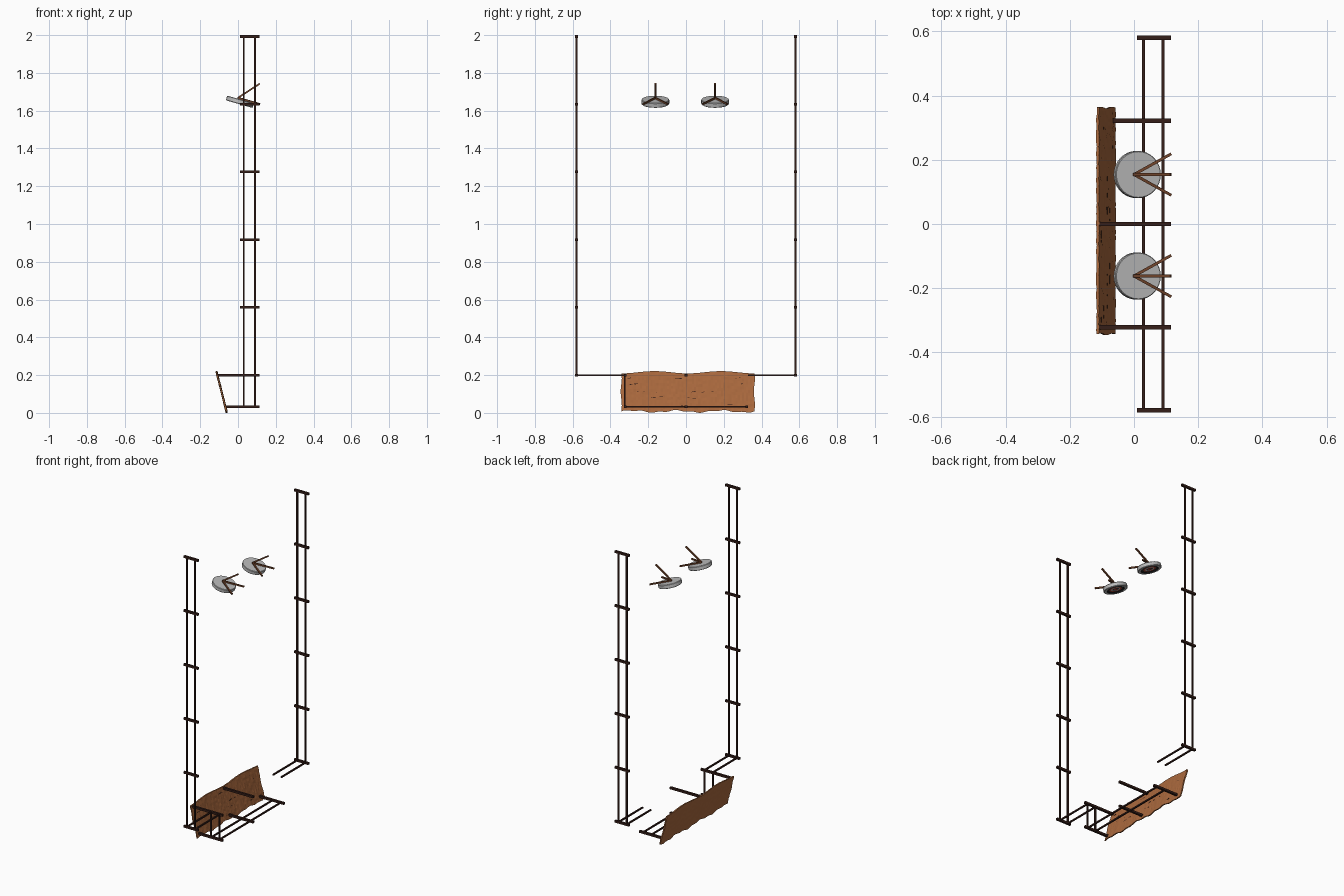
import bpy, bmesh, math, random
from mathutils import Vector, Matrix

if "Cube" in bpy.data.objects:
    bpy.data.objects.remove(bpy.data.objects["Cube"])

random.seed(3)


def material(name, rgb):
    m = bpy.data.materials.new(name)
    m.diffuse_color = (*rgb, 1)
    m.use_nodes = True
    m.node_tree.nodes["Principled BSDF"].inputs["Base Color"].default_value = m.diffuse_color
    return m


iron = material("dark_iron", (0.035, 0.013, 0.009))
wood = material("wood", (0.17, 0.06, 0.025))
bark = material("bark", (0.40, 0.14, 0.047))
grey = material("grey", (0.5, 0.5, 0.5))
black = material("black", (0.02, 0.02, 0.02))
red = material("red", (0.4, 0.05, 0.03))


def finish(name, bm, mats):
    bmesh.ops.recalc_face_normals(bm, faces=bm.faces)
    me = bpy.data.meshes.new(name)
    bm.to_mesh(me)
    bm.free()
    ob = bpy.data.objects.new(name, me)
    bpy.context.collection.objects.link(ob)
    for m in mats:
        me.materials.append(m)
    return ob


def bars(name, segments, width, mat):
    """Square bars between pairs of points, joined in one object."""
    bm = bmesh.new()
    for a, b in segments:
        a, b = Vector(a), Vector(b)
        d = b - a
        rot = d.to_track_quat('Z', 'Y').to_matrix().to_4x4()
        mat4 = Matrix.Translation((a + b) / 2) @ rot @ Matrix.Diagonal((width, width, d.length, 1))
        bmesh.ops.create_cube(bm, size=1, matrix=mat4)
    return finish(name, bm, [mat])


RAILS = (0.03, 0.09)
LOW, MID, TOP = 0.033, 0.2, 1.993

# Tall side ladders with short inward feet
for side, s in (("left", -1), ("right", 1)):
    y = 0.58 * s
    rails = []
    for x in RAILS:
        rails += [((x, y, MID), (x, y, TOP)), ((x, y, MID), (x, 0.327 * s, MID))]
    bars(side + "_ladder_rails", rails, 0.009, iron)
    rungs = []
    for i in range(6):
        z = MID + i * (TOP - MID) / 5
        rungs.append(((0.01, y, z), (0.115, y, z)))
    bars(side + "_ladder_rungs", rungs, 0.014, iron)

# Low tray: drop on one side, rails along the bottom, cross bars to the board
rails = []
for x in RAILS:
    rails += [((x, -0.325, MID), (x, -0.325, LOW)), ((x, -0.325, LOW), (x, 0.325, LOW))]
bars("tray_rails", rails, 0.009, iron)
cross = [((-0.065, y, LOW), (0.115, y, LOW)) for y in (-0.322, 0, 0.322)]
cross += [((-0.11, y, MID), (0.115, y, MID)) for y in (-0.322, 0)]
bars("tray_cross_bars", cross, 0.014, iron)

# Leaning bark board with wavy edges and a rough surface
bm = bmesh.new()
NY, NZ = 64, 14
layers = []
for thick in (-0.004, 0.004):
    rows = []
    for j in range(NZ + 1):
        v = j / NZ
        row = []
        for i in range(NY + 1):
            u = i / NY
            w = 4 * math.pi * u
            lo = 0.008 + 0.005 * math.sin(w * 1.5) + 0.003 * math.sin(w * 4)
            hi = 0.215 - 0.006 * math.cos(w)
            y = -0.343 + 0.705 * u + 0.003 * math.sin(9 * v) * (u in (0, 1))
            x = -0.061 - 0.052 * v + thick + random.uniform(-0.0012, 0.0012)
            row.append(bm.verts.new((x, y, lo + (hi - lo) * v)))
        rows.append(row)
    layers.append(rows)
for rows in layers:
    for j in range(NZ):
        for i in range(NY):
            bm.faces.new((rows[j][i], rows[j][i + 1], rows[j + 1][i + 1], rows[j + 1][i]))
bmesh.ops.bridge_loops(bm, edges=[e for e in bm.edges if e.is_boundary])
finish("bark_board", bm, [bark])

# Thin dark cracks along the bark
cracks = []
for k in range(26):
    v = random.choice((0.15, 0.35, 0.5, 0.7, 0.85))
    y, length = random.uniform(-0.32, 0.27), random.uniform(0.02, 0.07)
    x, z = -0.0585 - 0.052 * v, 0.01 + 0.2 * v
    cracks.append(((x, y, z), (x, y + length, z + random.uniform(-0.004, 0.006))))
bars("bark_cracks", cracks, 0.003, iron)

# Tilted lamp discs with ringed undersides, each on three struts
# profile: radius, height, material of the band that follows
PROFILE = [(0, 0.013, 0), (0.071, 0.013, 0), (0.0735, 0.010, 0), (0.0735, -0.010, 0),
           (0.070, -0.013, 0), (0.054, -0.013, 1), (0.050, -0.008, 1), (0.038, -0.008, 2),
           (0.028, -0.008, 0), (0.020, -0.008, 1), (0.012, -0.008, 2), (0, -0.008, 2)]
SEG = 32
for side, y in (("left", -0.162), ("right", 0.154)):
    bm = bmesh.new()
    rings = []
    for r, h, _ in PROFILE:
        n = 1 if r == 0 else SEG
        rings.append([bm.verts.new((r * math.cos(2 * math.pi * k / SEG),
                                    r * math.sin(2 * math.pi * k / SEG), h)) for k in range(n)])
    for (a, b), p in zip(zip(rings, rings[1:]), PROFILE):
        for k in range(SEG):
            q = (k + 1) % SEG
            corners = [a[k % len(a)], a[q % len(a)], b[q % len(b)], b[k % len(b)]]
            f = bm.faces.new(list(dict.fromkeys(corners)))
            f.material_index = p[2]
    disc = finish(side + "_lamp", bm, [grey, black, red])
    disc.location = (0.01, y, 1.647)
    disc.rotation_euler = (0, math.radians(16), 0)
    apex = (0.0, y, 1.668)
    ends = [(0.115, y, 1.743), (0.115, y - 0.064, 1.635), (0.115, y + 0.064, 1.635)]
    bars(side + "_lamp_struts", [(apex, e) for e in ends], 0.009, wood)
